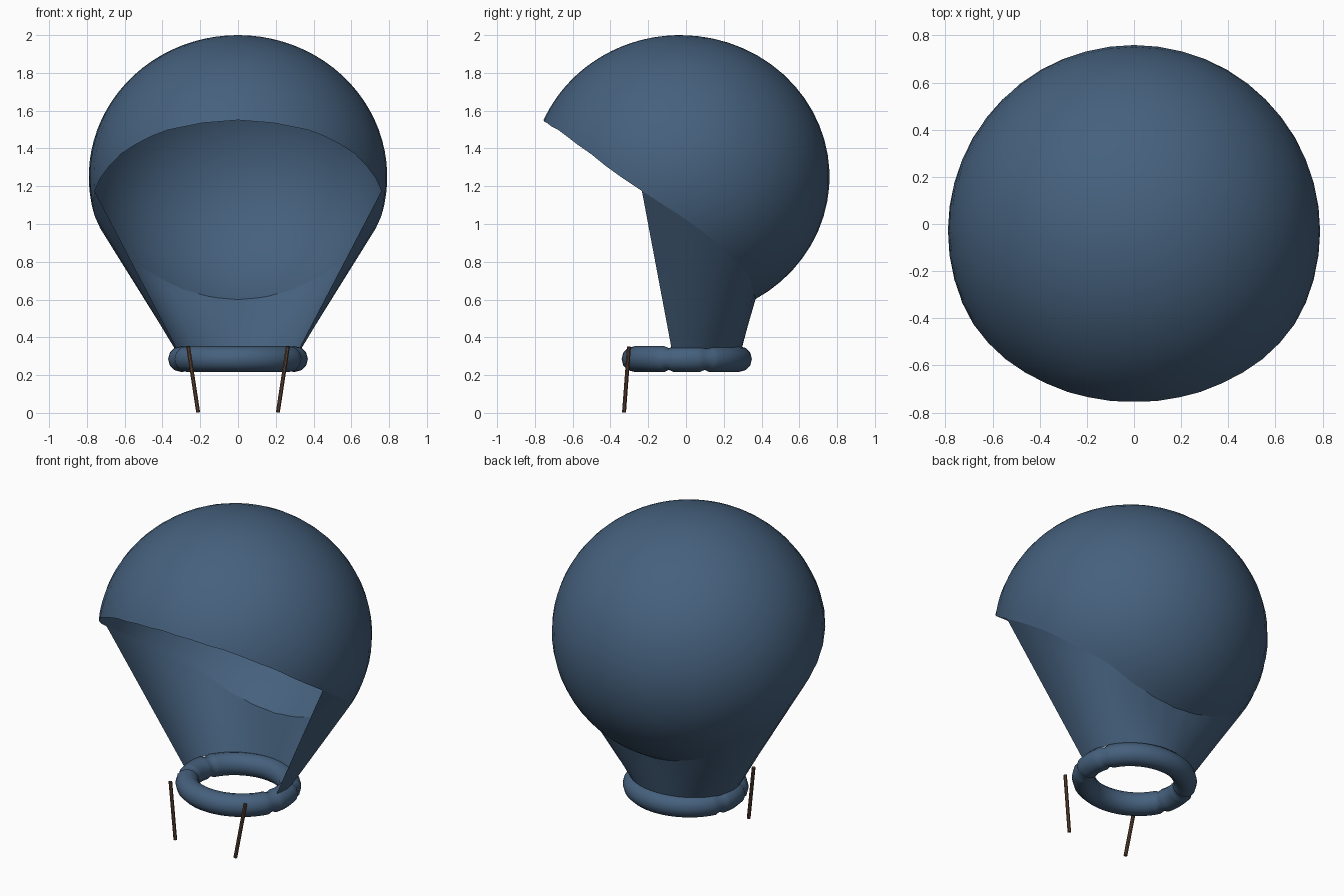
import bpy, bmesh, math
from mathutils import Vector

if "Cube" in bpy.data.objects:
    bpy.data.objects.remove(bpy.data.objects["Cube"])


def material(name, rgb):
    m = bpy.data.materials.new(name)
    m.diffuse_color = (*rgb, 1)
    m.use_nodes = True
    m.node_tree.nodes["Principled BSDF"].inputs["Base Color"].default_value = m.diffuse_color
    return m


BLUE = material("slate blue", (0.06, 0.118, 0.205))
BROWN = material("brown", (0.115, 0.058, 0.036))


def surface(name, rows, mat, close_u=False, close_v=False, pole=None):
    """Skin a grid of points; optional pole fans onto the first row."""
    bm = bmesh.new()
    grid = [[bm.verts.new(p) for p in row] for row in rows]
    nr, nc = len(grid), len(grid[0])
    for i in range(nr if close_v else nr - 1):
        for j in range(nc if close_u else nc - 1):
            a, b = grid[i], grid[(i + 1) % nr]
            k = (j + 1) % nc
            bm.faces.new((a[j], a[k], b[k], b[j]))
    if pole:
        top = bm.verts.new(pole)
        for j in range(nc):
            bm.faces.new((top, grid[0][(j + 1) % nc], grid[0][j]))
    me = bpy.data.meshes.new(name)
    bm.to_mesh(me)
    bm.free()
    me.materials.append(mat)
    ob = bpy.data.objects.new(name, me)
    bpy.context.collection.objects.link(ob)
    me.shade_smooth()
    return ob


# Slanted rim: height against angle measured from the back
RIM = [(0, .60), (20, .612), (40, .66), (53, .745), (67, .835), (85, 1.0),
       (105, 1.175), (129, 1.385), (147, 1.49), (165, 1.535), (180, 1.55)]
R, RZ, CY, CZ = 0.79, 0.75, -0.03, 1.25
STEP = 7.5


def rim_height(deg):
    d = abs((deg + 180) % 360 - 180)
    for (a, za), (b, zb) in zip(RIM, RIM[1:]):
        if d <= b:
            return za + (zb - za) * (d - a) / (b - a)
    return RIM[-1][1]


def dome_point(deg, t):
    """Point on the dome, t = 0 at the crown and 1 on the rim."""
    polar = t * math.acos((rim_height(deg) - CZ) / RZ)
    p = math.radians(deg)
    return Vector((R * math.sin(polar) * math.sin(p),
                   CY + R * math.sin(polar) * math.cos(p),
                   CZ + RZ * math.cos(polar)))


# Balloon dome, open at the front below the rim
degs = [i * STEP for i in range(48)]
surface("balloon_dome",
        [[dome_point(d, i / 24) for d in degs] for i in range(1, 25)],
        BLUE, close_u=True, pole=(0, CY, CZ + RZ))

# Skirt lofted from the back and sides of the rim to the ring
skirt_degs = [i * STEP for i in range(-14, 15)]


def skirt_point(deg, t):
    p = math.radians(deg)
    foot = Vector((0.335 * math.sin(p), 0.295 * math.cos(p), 0.34))
    return dome_point(deg, 1).lerp(foot, t)


surface("skirt", [[skirt_point(d, i / 6) for d in skirt_degs] for i in range(7)], BLUE)

# Oval ring, pinched at four places
PINCH = (20, 160, 200, 340)


def ring_section(deg):
    a = math.radians(deg)
    near = min(abs((deg - p + 180) % 360 - 180) for p in PINCH)
    r = 0.068 * (1 - 0.16 * max(0, 1 - near / 5))
    pts = []
    for k in range(12):
        b = math.tau * k / 12
        out = r * math.cos(b)
        pts.append(((0.302 + out) * math.cos(a), 0.004 + (0.277 + out) * math.sin(a),
                    0.285 + r * math.sin(b)))
    return pts


surface("ring", [ring_section(d) for d in range(0, 360, 5)][::-1], BLUE,
        close_u=True, close_v=True)

# Two thin sticks at the front
for side, label in ((-1, "left"), (1, "right")):
    top = Vector((side * 0.264, -0.302, 0.35))
    low = Vector((side * 0.211, -0.328, 0.003))
    axis = top - low
    bpy.ops.mesh.primitive_cylinder_add(vertices=8, radius=0.011, depth=axis.length,
                                        location=(top + low) / 2)
    ob = bpy.context.object
    ob.name = label + "_stick"
    ob.rotation_euler = axis.to_track_quat('Z', 'Y').to_euler()
    ob.data.materials.append(BROWN)
    bpy.ops.object.shade_smooth_by_angle()

# Face normals outward on the curved shells
for name in ("balloon_dome", "skirt", "ring"):
    me = bpy.data.objects[name].data
    bm = bmesh.new()
    bm.from_mesh(me)
    bm.normal_update()
    centre = Vector((0, 0, 0.285)) if name == "ring" else Vector((0, CY, 1.0))
    face = max(bm.faces, key=lambda f: f.calc_center_median().x)
    if face.normal.dot(face.calc_center_median() - centre) < 0:
        bmesh.ops.reverse_faces(bm, faces=bm.faces[:])
    bm.to_mesh(me)
    bm.free()
